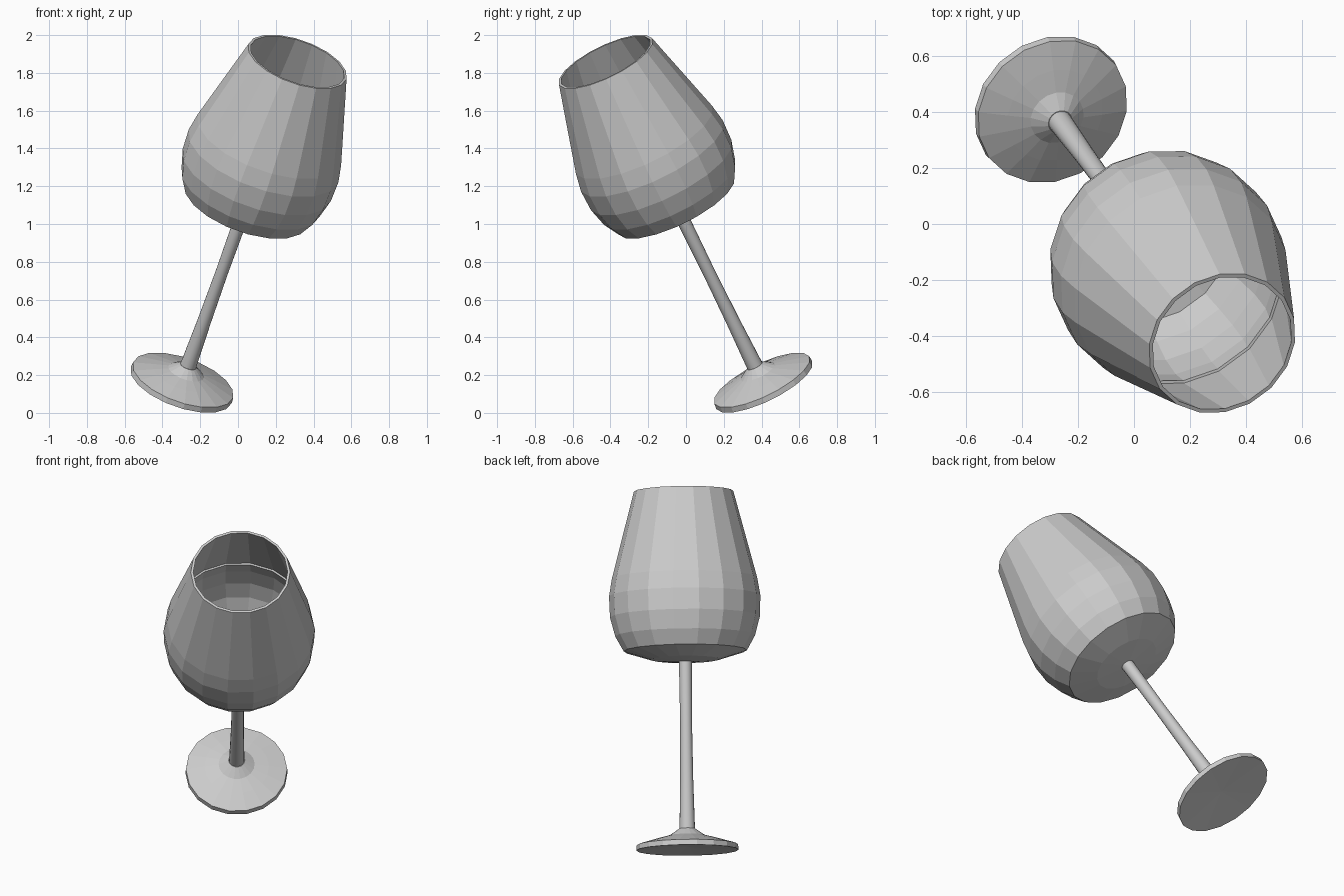
import bpy, bmesh, math
from mathutils import Matrix

if "Cube" in bpy.data.objects:
    bpy.data.objects.remove(bpy.data.objects["Cube"])

SIDES = 18
# The whole glass leans over: local z is the glass axis
LEAN = (Matrix.Translation((-0.30, 0.414, 0.148))
        @ Matrix.Rotation(math.radians(-53.8), 4, 'Z')
        @ Matrix.Rotation(math.radians(31.3), 4, 'Y'))


def revolve(name, profile, smooth=False):
    """Turn a (radius, height) profile around the glass axis."""
    bm = bmesh.new()
    rings = []
    for r, h in profile:
        if r == 0:
            rings.append([bm.verts.new((0, 0, h))] * SIDES)
            continue
        ring = []
        for i in range(SIDES):
            a = math.tau * (i + 0.5) / SIDES
            ring.append(bm.verts.new((r * math.cos(a), r * math.sin(a), h)))
        rings.append(ring)
    for lo, hi in zip(rings, rings[1:]):
        for i in range(SIDES):
            j = (i + 1) % SIDES
            corners = list(dict.fromkeys((lo[i], lo[j], hi[j], hi[i])))
            bm.faces.new(corners).smooth = smooth
    bmesh.ops.recalc_face_normals(bm, faces=bm.faces)
    bm.transform(LEAN)
    mesh = bpy.data.meshes.new(name)
    bm.to_mesh(mesh)
    bm.free()
    obj = bpy.data.objects.new(name, mesh)
    bpy.context.collection.objects.link(obj)
    return obj


# Foot: thin disc with a raised cone, slightly hollow underneath
revolve("foot", [(0, 0.02), (0.284, 0), (0.281, 0.03), (0.18, 0.06),
                 (0.10, 0.082), (0.045, 0.12), (0, 0.12)])

# Stem: slim rod, a little narrower in the middle
revolve("stem", [(0.043, 0.115), (0.036, 0.4), (0.033, 0.7),
                 (0.036, 1.06)], smooth=True)

# Bowl: outer wall up to the rim, then the inner wall with its fill line
revolve("bowl", [(0, 1.05), (0.19, 1.065), (0.342, 1.113), (0.388, 1.196),
                 (0.416, 1.302), (0.42, 1.42), (0.403, 1.519), (0.276, 2.003),
                 (0.262, 2.003), (0.389, 1.515), (0.38, 1.512),
                 (0.398, 1.42), (0.395, 1.305), (0.368, 1.205),
                 (0.325, 1.13), (0.18, 1.085), (0, 1.07)])
